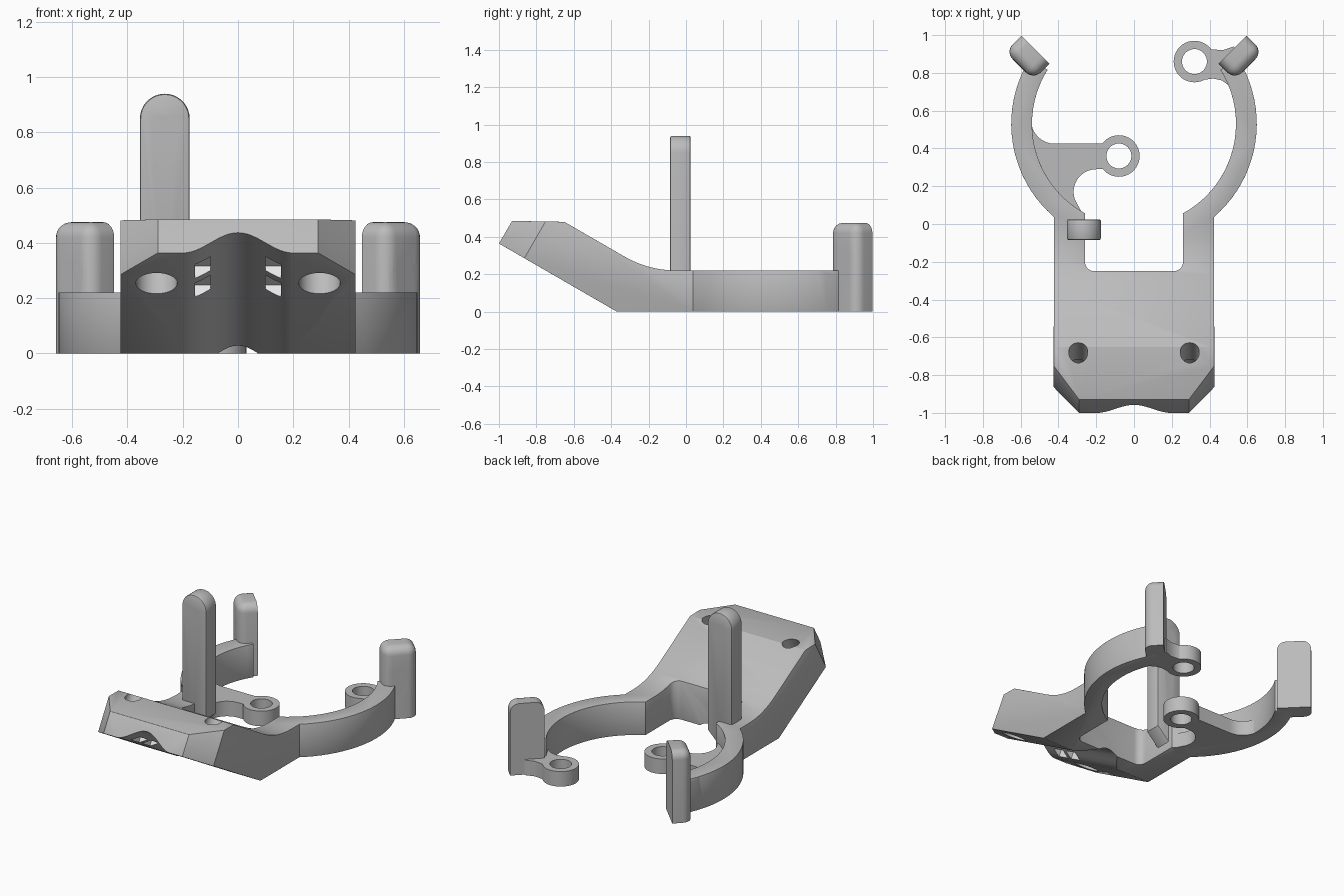
import bpy, bmesh
from math import sin, cos, pi, radians
from mathutils import Matrix, Vector

cube = bpy.data.objects.get("Cube")
if cube:
    bpy.data.objects.remove(cube, do_unlink=True)


def material(name, value):
    m = bpy.data.materials.new(name)
    m.use_nodes = True
    m.diffuse_color = (value, value, value, 1)
    m.node_tree.nodes["Principled BSDF"].inputs["Base Color"].default_value = (value, value, value, 1)
    return m


GREY = material("mid grey", 0.5)
PALE = material("pale slot", 0.9)
YZ = Matrix(((0, 0, 1, 0), (1, 0, 0, 0), (0, 1, 0, 0), (0, 0, 0, 1)))   # profile in y,z along x
XZ = Matrix(((1, 0, 0, 0), (0, 0, 1, 0), (0, 1, 0, 0), (0, 0, 0, 1)))   # profile in x,z along y
# Frame of the sloping underside: y runs down the slope, z into the plate
SLOPE = Matrix.Translation((0, -1, 0.364)) @ Matrix.Rotation(radians(-30), 4, 'X')


def prism(name, pts, low, high, matrix=Matrix(), mat=GREY):
    bm = bmesh.new()
    face = bm.faces.new([bm.verts.new((a, b, low)) for a, b in pts])
    ext = bmesh.ops.extrude_face_region(bm, geom=[face])
    bmesh.ops.translate(bm, vec=(0, 0, high - low),
                        verts=[v for v in ext["geom"] if isinstance(v, bmesh.types.BMVert)])
    bm.transform(matrix)
    bmesh.ops.recalc_face_normals(bm, faces=bm.faces)
    mesh = bpy.data.meshes.new(name)
    bm.to_mesh(mesh)
    bm.free()
    mesh.materials.append(mat)
    obj = bpy.data.objects.new(name, mesh)
    bpy.context.scene.collection.objects.link(obj)
    return obj


def arc(cx, cy, r, start, end, n):
    angles = [radians(start + (end - start) * i / n) for i in range(n + 1)]
    return [(cx + r * cos(a), cy + r * sin(a)) for a in angles]


def disc(cx, cy, r, n=40):
    return arc(cx, cy, r, 0, 360, n)[:-1]


def rect(x0, x1, y0, y1):
    return [(x0, y0), (x1, y0), (x1, y1), (x0, y1)]


def apply(obj, mod):
    bpy.context.view_layer.objects.active = obj
    bpy.ops.object.modifier_apply(modifier=mod.name)


def combine(obj, other, operation='DIFFERENCE', keep=False):
    mod = obj.modifiers.new("combine", 'BOOLEAN')
    mod.operation = operation
    mod.solver = 'EXACT'
    mod.material_mode = 'TRANSFER'
    mod.object = other
    apply(obj, mod)
    if not keep:
        bpy.data.objects.remove(other, do_unlink=True)


def bevel(obj, width, segments=2, angle=50):
    mod = obj.modifiers.new("soft edges", 'BEVEL')
    mod.width = width
    mod.segments = segments
    mod.limit_method = 'ANGLE'
    mod.angle_limit = radians(angle)
    apply(obj, mod)


# Main frame: plan outline crossed with the side profile
half = [(0.425, -1.2)]
half += arc(0, 0.53, 0.65, -49.2, 32, 20)
half += arc(0, 0.53, 0.54, 32, -61.2, 20)
half += arc(0.21, -0.20, 0.05, 0, -90, 5)
frame = prism("main_frame", half + [(-x, y) for x, y in reversed(half)], -0.2, 0.7)

a, b, c = Vector((-0.33, 0.295)), Vector((-0.2, 0.22)), Vector((-0.05, 0.22))
fillet = [tuple(a * (1 - t) ** 2 + b * 2 * t * (1 - t) + c * t * t) for t in [i / 8 for i in range(9)]]
side = [(-0.37, 0), (-1, 0.364), (-0.93, 0.485), (-0.65, 0.48)] + fillet + [(1.2, 0.22), (1.2, 0)]
combine(frame, prism("side_profile", side, -1, 1, YZ), 'INTERSECT')

# Chamfered front corners
for s in (-1, 1):
    corner = [(s * 0.29, 0), (s * 0.29, -0.2), (s * 0.6, -0.2), (s * 0.6, 0.36)]
    combine(frame, prism("corner_cut", corner, -0.3, 0.5, SLOPE))
bevel(frame, 0.01)

# Rounded channel running along the underside
steps = [-0.2 + 0.4 * i / 24 for i in range(25)]
channel = [(x, 0.0425 * (1 + cos(pi * x / 0.2)) - 0.0005) for x in steps]
channel = [(-0.2, -0.2)] + channel + [(0.2, -0.2)]
combine(frame, prism("channel_cut", channel, -0.3, 1.3, SLOPE @ XZ))

# Counterbored screw holes and strap slots
for s in (-1, 1):
    combine(frame, prism("screw_hole", disc(s * 0.295, 0.22, 0.05), -0.3, 0.6, SLOPE))
    combine(frame, prism("screw_recess", disc(s * 0.295, 0.22, 0.075), -0.3, 0.1, SLOPE))
    for v in (0.1, 0.235):
        slot = rect(s * 0.1, s * 0.155, v, v + 0.1)
        combine(frame, prism("strap_slot", slot, -0.1, 0.06, SLOPE, PALE))


# Upright end tabs with counterbored holes
def end_tab(name, s):
    place = Matrix.Translation((s * 0.565, 0.88, 0)) @ Matrix.Rotation(radians(s * 45), 4, 'Z')
    tab = prism(name, rect(-0.105, 0.105, -0.06, 0.06), 0, 0.475)
    bm = bmesh.new()
    bm.from_mesh(tab.data)
    round_edges = []
    for e in bm.edges:
        mid = (e.verts[0].co + e.verts[1].co) / 2
        top = mid.z > 0.4 and mid.y < 0.05
        front_upright = mid.y < -0.05 and abs(mid.x) > 0.1 and 0.1 < mid.z < 0.4
        if top or front_upright:
            round_edges.append(e)
    bmesh.ops.bevel(bm, geom=round_edges, offset=0.055, segments=6, profile=0.5, affect='EDGES')
    bm.transform(place)
    bmesh.ops.recalc_face_normals(bm, faces=bm.faces)
    bm.to_mesh(tab.data)
    bm.free()
    combine(tab, prism("tab_hole", disc(0, 0.26, 0.038), -0.2, 0.2, place @ XZ))
    recess = prism("tab_recess", disc(0, 0.26, 0.077), -0.175, -0.015, place @ XZ)
    combine(frame, recess, keep=True)
    combine(tab, recess)
    return tab


parts = [frame, end_tab("left_end_tab", 1), end_tab("right_end_tab", -1)]


# Low lugs with an eyelet, reaching inward from the arms
def lug(name, web, cx, cy):
    obj = prism(name, web, 0, 0.1)
    combine(obj, prism("eyelet", disc(cx, cy, 0.11), 0, 0.1), 'UNION')
    combine(obj, prism("eyelet_hole", disc(cx, cy, 0.066), -0.1, 0.3))
    return obj


right_web = [(-0.59, 0.55)] + arc(-0.42, 0.55, 0.125, 180, 270, 8)
right_web += [(-0.14, 0.425), (-0.1, 0.36), (-0.13, 0.29)]
right_web += arc(-0.2, 0.17, 0.12, 90, 200, 10)
right_web += [(-0.27, 0.05), (-0.35, 0.0), (-0.5, 0.25)]
parts.append(lug("right_lug", right_web, -0.08, 0.36))

left_web = [(0.32, 0.9), (0.36, 0.955), (0.41, 0.925), (0.47, 0.92), (0.53, 0.94), (0.57, 0.8),
            (0.5, 0.735), (0.465, 0.76), (0.42, 0.77), (0.36, 0.762)]
parts.append(lug("left_lug", left_web, 0.32, 0.86))

# Tall post with a rounded top and cross hole
outline = [(-0.355, 0.05), (-0.265, 0.05), (-0.175, 0.14)] + arc(-0.265, 0.85, 0.09, 0, 180, 18)
post = prism("tall_post", outline, -0.085, 0.025, XZ)
bevel(post, 0.01)
combine(post, prism("post_hole", disc(-0.265, 0.815, 0.046), -0.4, 0.4, XZ))
parts.append(post)

# Smooth shading with crisp edges
bpy.ops.object.select_all(action='DESELECT')
for obj in parts:
    obj.select_set(True)
bpy.context.view_layer.objects.active = frame
bpy.ops.object.shade_smooth_by_angle(angle=radians(28))
